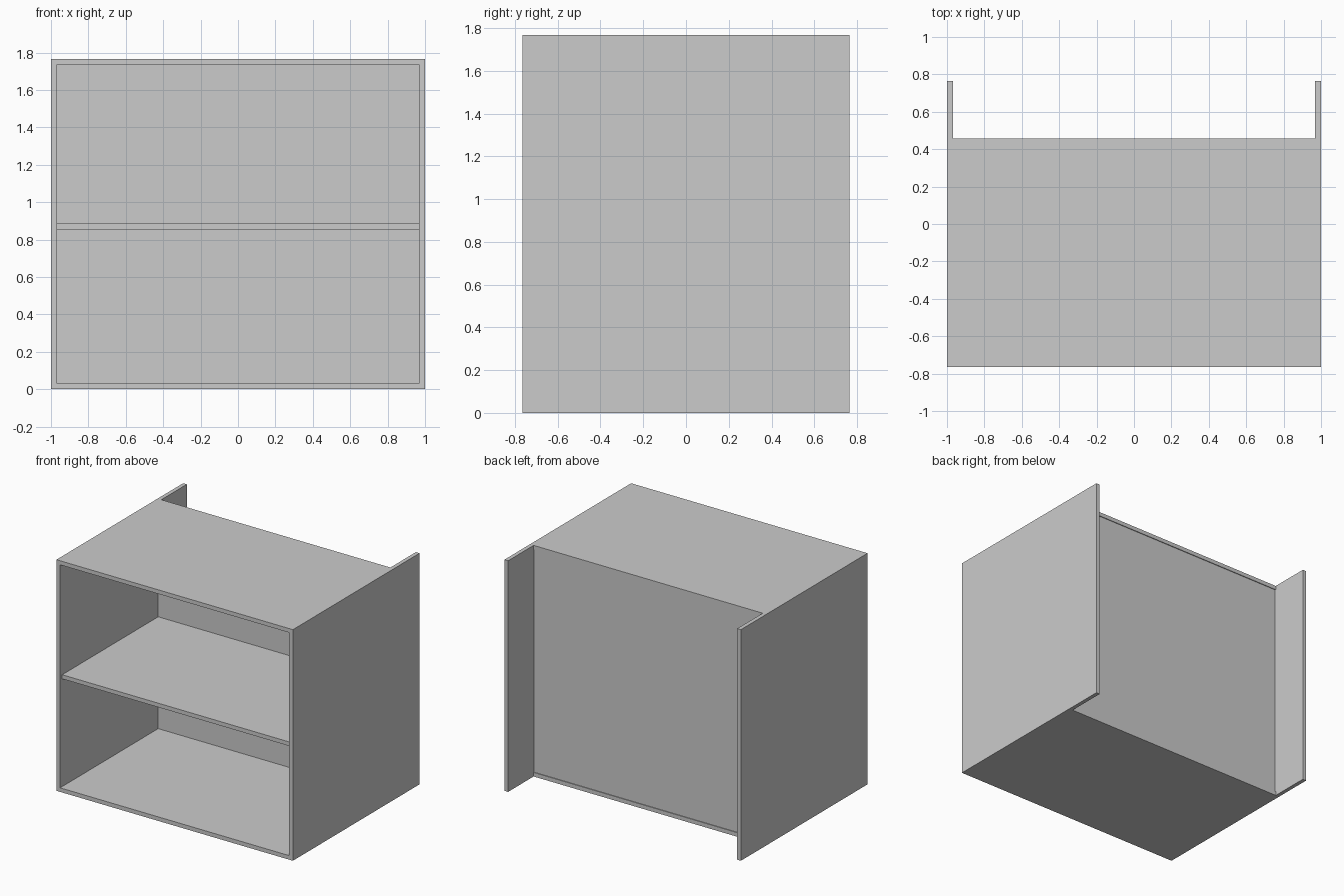
import bpy

if "Cube" in bpy.data.objects:
    bpy.data.objects.remove(bpy.data.objects["Cube"])

W, D, H, T = 1.0, 0.765, 1.767, 0.031   # half width, half depth, height, board thickness
BACK = 0.457                            # rear edge of the horizontal boards
IN = W - T                              # inner half width


def board(name, x0, x1, y0, y1, z0, z1):
    bpy.ops.mesh.primitive_cube_add(size=1, location=((x0 + x1) / 2, (y0 + y1) / 2, (z0 + z1) / 2))
    ob = bpy.context.object
    ob.name = name
    ob.scale = (x1 - x0, y1 - y0, z1 - z0)
    bpy.ops.object.transform_apply(location=False, rotation=False, scale=True)
    return ob


# Full-depth side panels
board("left_side_panel", -W, -IN, -D, D, 0, H)
board("right_side_panel", IN, W, -D, D, 0, H)

# Bottom and top boards
board("bottom_board", -IN, IN, -D, BACK, 0, T)
board("top_board", -IN, IN, -D, BACK, H - T, H)

# Back panel fitted between top and bottom
board("back_panel", -IN, IN, 0.42, BACK - 0.006, T, H - T)

# Middle shelf, set slightly back from the front
board("middle_shelf", -IN, IN, -0.74, 0.42, 0.855, 0.886)
